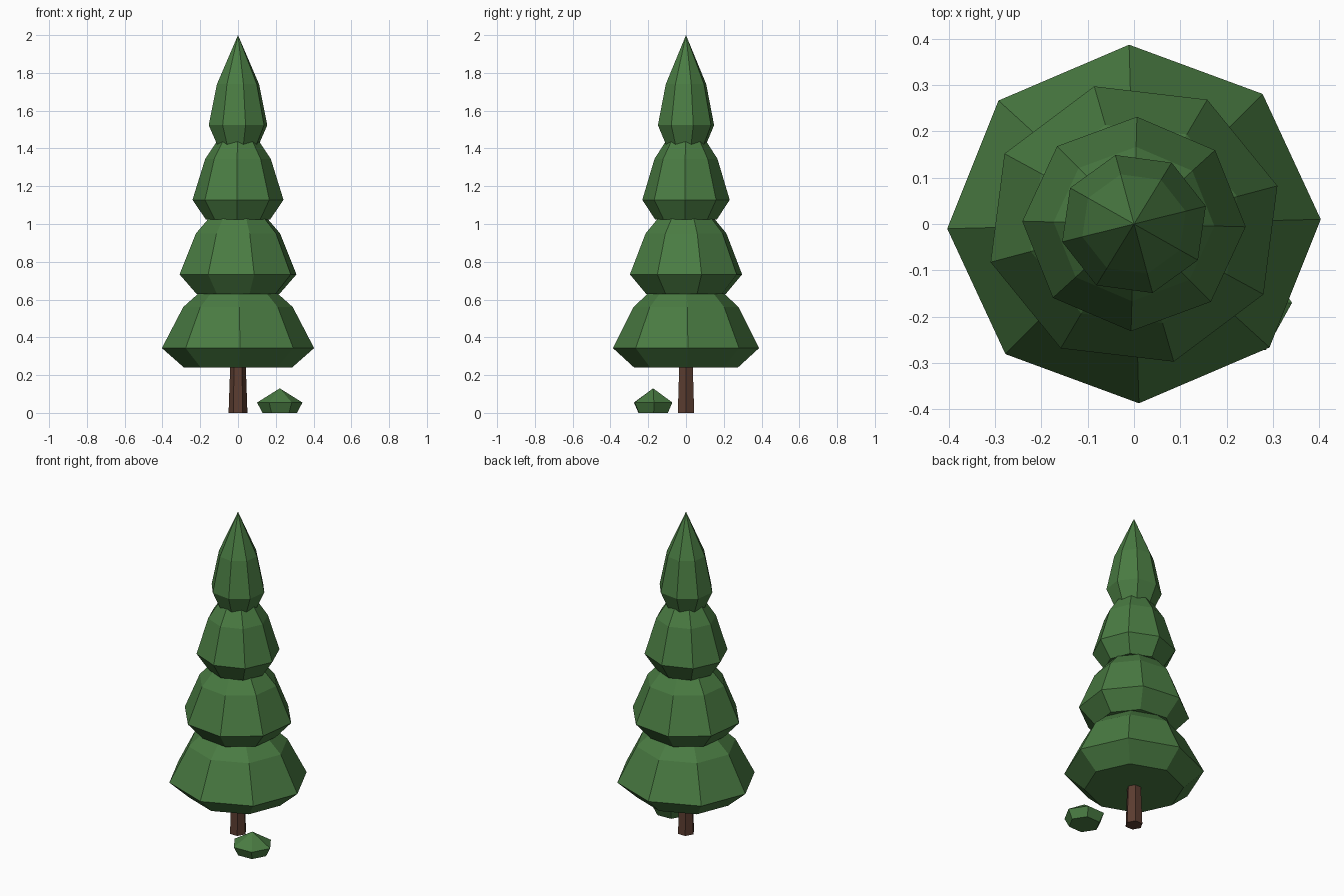
import bpy, bmesh
from math import cos, sin, radians, tau

cube = bpy.data.objects.get("Cube")
if cube:
    bpy.data.objects.remove(cube)


def material(name, color):
    mat = bpy.data.materials.new(name)
    mat.use_nodes = True
    mat.diffuse_color = color
    mat.node_tree.nodes["Principled BSDF"].inputs["Base Color"].default_value = color
    return mat


green = material("pine_green", (0.068, 0.2, 0.055, 1))
brown = material("bark_brown", (0.105, 0.046, 0.03, 1))


def lathe(name, mat, sides, profile, turn=0, center=(0, 0), squash=1):
    """Faceted solid from (radius, height) rings; a zero radius makes a tip."""
    bm = bmesh.new()
    rings = []
    for r, z in profile:
        count = sides if r > 0 else 1
        angles = [radians(turn) + tau * i / sides for i in range(count)]
        rings.append([bm.verts.new((r * cos(a), r * squash * sin(a), z)) for a in angles])
    for low, high in zip(rings, rings[1:]):
        for i in range(sides):
            j = (i + 1) % sides
            if len(high) == 1:
                bm.faces.new((low[i], low[j], high[0]))
            else:
                bm.faces.new((low[i], low[j], high[j], high[i]))
    for cap in (rings[0], rings[-1]):
        if len(cap) > 1:
            bm.faces.new(cap)
    bmesh.ops.recalc_face_normals(bm, faces=bm.faces)
    mesh = bpy.data.meshes.new(name)
    bm.to_mesh(mesh)
    bm.free()
    mesh.materials.append(mat)
    obj = bpy.data.objects.new(name, mesh)
    obj.location = (*center, 0)
    bpy.context.collection.objects.link(obj)
    return obj


# Trunk
lathe("trunk", brown, 6, [(0.05, 0), (0.036, 0.4)])

# Foliage tiers: radius, base height, turn
tiers = [(0.403, 0.24, 1.5), (0.321, 0.63, 15.5), (0.241, 1.025, -1.5), (0.16, 1.42, 14.5)]
for n, (r, z, turn) in enumerate(tiers, 1):
    profile = [(0.71 * r, z), (r, z + 0.103), (0.72 * r, z + 0.32), (0, z + 0.58)]
    lathe(f"foliage_tier_{n}", green, 8, profile, turn, squash=0.96)

# Small bush beside the trunk
lathe("bush", green, 6, [(0.092, 0), (0.12, 0.055), (0, 0.13)], 2, (0.221, -0.174), 0.96)
